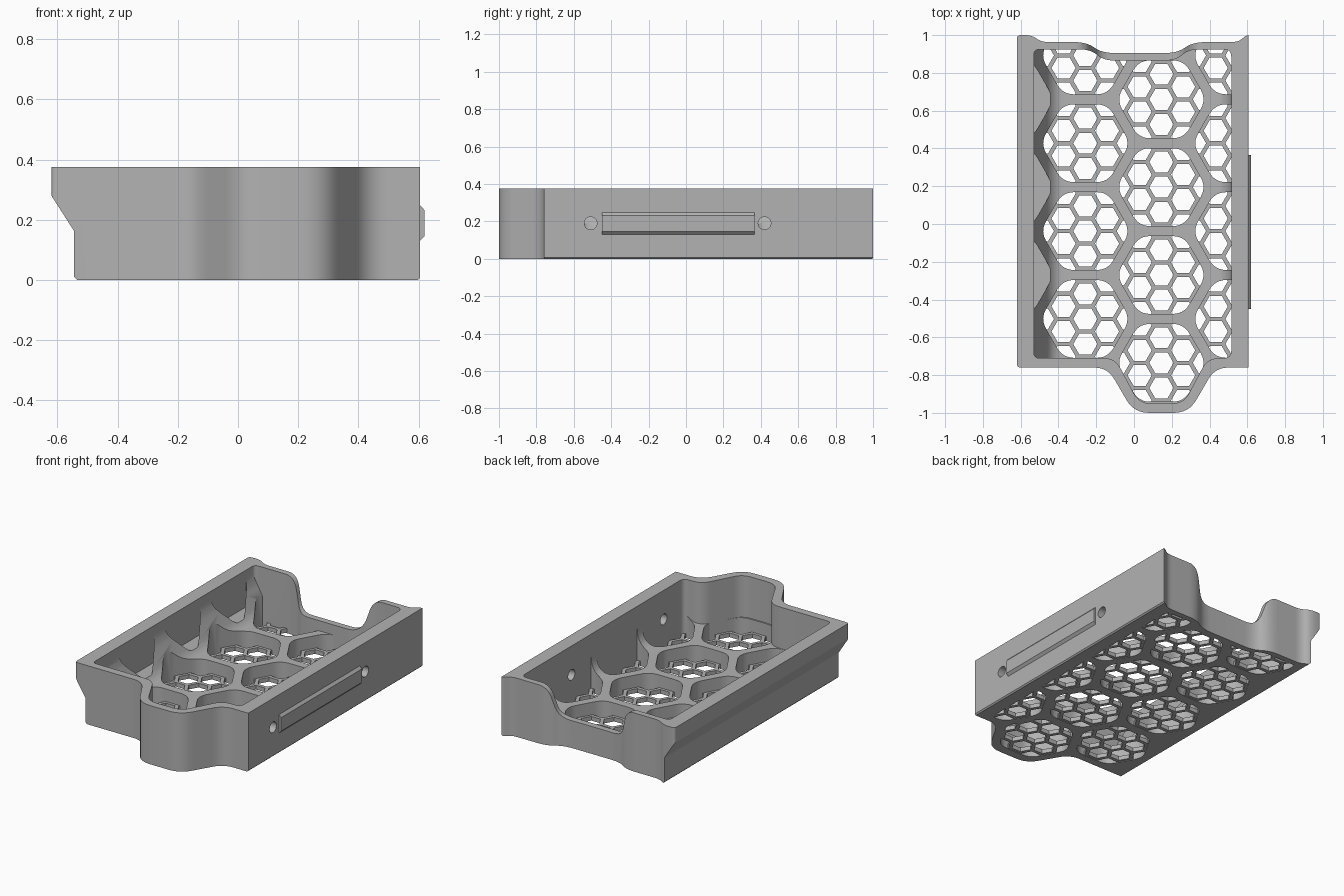
import bpy, bmesh, math
from mathutils import Vector

if "Cube" in bpy.data.objects:
    bpy.data.objects.remove(bpy.data.objects["Cube"])

grey = bpy.data.materials.new("plain grey")
grey.use_nodes = True
grey.diffuse_color = (0.45, 0.45, 0.45, 1)
grey.node_tree.nodes["Principled BSDF"].inputs["Base Color"].default_value = grey.diffuse_color

PITCH = 0.465          # large cell spacing
COL = PITCH * math.sqrt(3) / 2
RIB_TOP = 0.11


def rounded(points, radii, steps=6):
    """Round each corner of a closed outline; radii is a number or a list."""
    pts = [Vector(p) for p in points]
    out = []
    for i, p in enumerate(pts):
        r = radii[i] if isinstance(radii, list) else radii
        if r == 0:
            out.append(p)
            continue
        a, b = pts[i - 1] - p, pts[(i + 1) % len(pts)] - p
        a = p + a.normalized() * min(r, a.length * 0.48)
        b = p + b.normalized() * min(r, b.length * 0.48)
        for k in range(steps + 1):
            t = k / steps
            out.append(a * (1 - t) ** 2 + p * 2 * t * (1 - t) + b * t * t)
    return out


def hexagon(cx, cy, apothem):
    r = apothem * 2 / math.sqrt(3)
    return [Vector((cx + r * math.cos(math.radians(60 * k)),
                    cy + r * math.sin(math.radians(60 * k)))) for k in range(6)]


def prisms(name, outlines, lo, hi, axis="Z"):
    """Extrude flat outlines along Z, Y (outline in xz) or X (outline in yz)."""
    place = {"Z": lambda p, h: (p[0], p[1], h),
             "Y": lambda p, h: (p[0], h, p[1]),
             "X": lambda p, h: (h, p[0], p[1])}[axis]
    bm = bmesh.new()
    for line in outlines:
        a = [bm.verts.new(place(p, lo)) for p in line]
        b = [bm.verts.new(place(p, hi)) for p in line]
        bm.faces.new(a)
        bm.faces.new(b)
        for i in range(len(a)):
            j = (i + 1) % len(a)
            bm.faces.new((a[i], a[j], b[j], b[i]))
    bmesh.ops.recalc_face_normals(bm, faces=bm.faces)
    mesh = bpy.data.meshes.new(name)
    bm.to_mesh(mesh)
    bm.free()
    mesh.materials.append(grey)
    obj = bpy.data.objects.new(name, mesh)
    bpy.context.collection.objects.link(obj)
    return obj


def boolean(obj, cutter, operation="DIFFERENCE"):
    mod = obj.modifiers.new("cut", "BOOLEAN")
    mod.object, mod.operation, mod.solver = cutter, operation, "EXACT"
    bpy.context.view_layer.update()
    graph = bpy.context.evaluated_depsgraph_get()
    mesh = bpy.data.meshes.new_from_object(obj.evaluated_get(graph))
    obj.modifiers.clear()
    obj.data = mesh
    bpy.data.objects.remove(cutter)


def clip(line, cx, cy, apothem):
    """Trim a convex outline to a large hexagonal cell."""
    for k in range(6):
        ang = math.radians(30 + 60 * k)
        n = Vector((math.cos(ang), math.sin(ang)))
        limit = apothem + n.dot(Vector((cx, cy)))
        out = []
        for i, p in enumerate(line):
            q = line[(i + 1) % len(line)]
            dp, dq = n.dot(p) - limit, n.dot(q) - limit
            if dp <= 0:
                out.append(p)
            if dp * dq < 0:
                out.append(p.lerp(q, dp / (dp - dq)))
        line = out
        if len(line) < 3:
            return []
    return line


def area(line):
    return abs(sum(p.x * line[i - 1].y - p.y * line[i - 1].x for i, p in enumerate(line))) / 2


# Plan outlines of the tray and its interior
outer_plan = rounded(
    [(-.62, -.76), (-.14, -.76), (0, -1), (.29, -1), (.43, -.76), (.605, -.76),
     (.605, 1), (.59, .995), (.55, .963), (.31, .963), (.23, .905), (-.17, .905),
     (-.25, .963), (-.49, .963), (-.54, 1), (-.62, 1)],
    [.02, .07, .08, .08, .07, 0, 0, .01, .04, .07, .07, .07, .07, .04, .04, .02])
inner_plan = rounded(
    [(-.53, -.71), (-.1, -.71), (.027, -.95), (.263, -.95), (.39, -.71), (.515, -.71),
     (.515, .925), (.29, .925), (.22, .865), (-.16, .865), (-.23, .925), (-.53, .925)],
    [.03, .06, .06, .06, .06, .04, .04, .06, .06, .06, .06, .03])

# Cross-sections: overhanging left side outside, filleted floor inside
outer_section = [(-.535, 0), (.597, 0), (.605, .008), (.605, .375), (-.62, .375),
                 (-.62, .28), (-.545, .163), (-.545, .01)]
inner_section = rounded(
    [(-.53, .6), (-.53, .29), (-.43, RIB_TOP), (.515, RIB_TOP), (.515, .6)],
    [0, .06, .06, .12, 0])

# Large cell centres, in alternating columns
cells = []
for c in range(3):
    x = 0.145 + (c - 1) * COL
    for r in range(4):
        cells.append((x, -.735 + r * PITCH + (PITCH / 2 if c != 1 else 0)))

# Tray body
body = prisms("tray_body", [outer_plan], -.1, .5)
boolean(body, prisms("section", [outer_section], -2, 2, "Y"), "INTERSECT")
cavity = prisms("cavity", [inner_plan], 0.05, .55)
boolean(cavity, prisms("section", [inner_section], -2, 2, "Y"), "INTERSECT")
boolean(body, cavity)

# Rounded hexagonal openings through the ribbed floor
openings = prisms("openings", [rounded(hexagon(x, y, .206), .06) for x, y in cells], -.2, .45)
boolean(openings, prisms("plan", [inner_plan], -.3, .6), "INTERSECT")
boolean(body, openings)

# Shallow pockets along the left wall
pockets = prisms("pockets", [rounded(hexagon(.145 - 2 * COL, -.27 + r * PITCH, .206), .06)
                             for r in range(3)], .14, .45)
boolean(pockets, prisms("plan", [inner_plan], 0, .6), "INTERSECT")
boolean(body, pockets)

# Lowered back edge
dip = rounded([(-.4, .5), (-.4, .376), (-.25, .376), (-.19, .175), (.25, .175),
               (.31, .376), (.45, .376), (.45, .5)], [0, 0, .07, .07, .07, .07, 0, 0])
boolean(body, prisms("dip", [dip], .84, 1.2, "Y"))

# Screw holes in the right wall
ring = [(math.cos(math.tau * k / 32) * .034, math.sin(math.tau * k / 32) * .034) for k in range(32)]
boolean(body, prisms("screw_holes", [[(y + a, .19 + b) for a, b in ring] for y in (-.51, .42)],
                     .4, .7, "X"))

# Fine honeycomb mesh, centred in every large cell
small = PITCH / 3.5
holes = []
for cx, cy in cells:
    for i in range(-3, 4):
        for j in range(-4, 5):
            x = cx + i * small * math.sqrt(3) / 2
            y = cy + (j + (i % 2) / 2) * small
            line = clip(hexagon(x, y, small / 2 - .011), cx, cy, .215)
            if len(line) > 2 and area(line) > .0003:
                holes.append(line)
floor = prisms("honeycomb_floor", [inner_plan], .003, .03)
boolean(floor, prisms("mesh_holes", holes, -.1, .1))

# Bevelled rail on the right side
rail = prisms("side_rail", [[(.6, .13), (.605, .13), (.62, .146), (.62, .232), (.605, .248), (.6, .248)]],
              -.45, .365, "Y")

for obj in (body, floor, rail):
    bpy.ops.object.select_all(action="DESELECT")
    obj.select_set(True)
    bpy.context.view_layer.objects.active = obj
    bpy.ops.object.shade_smooth_by_angle(angle=math.radians(30))
